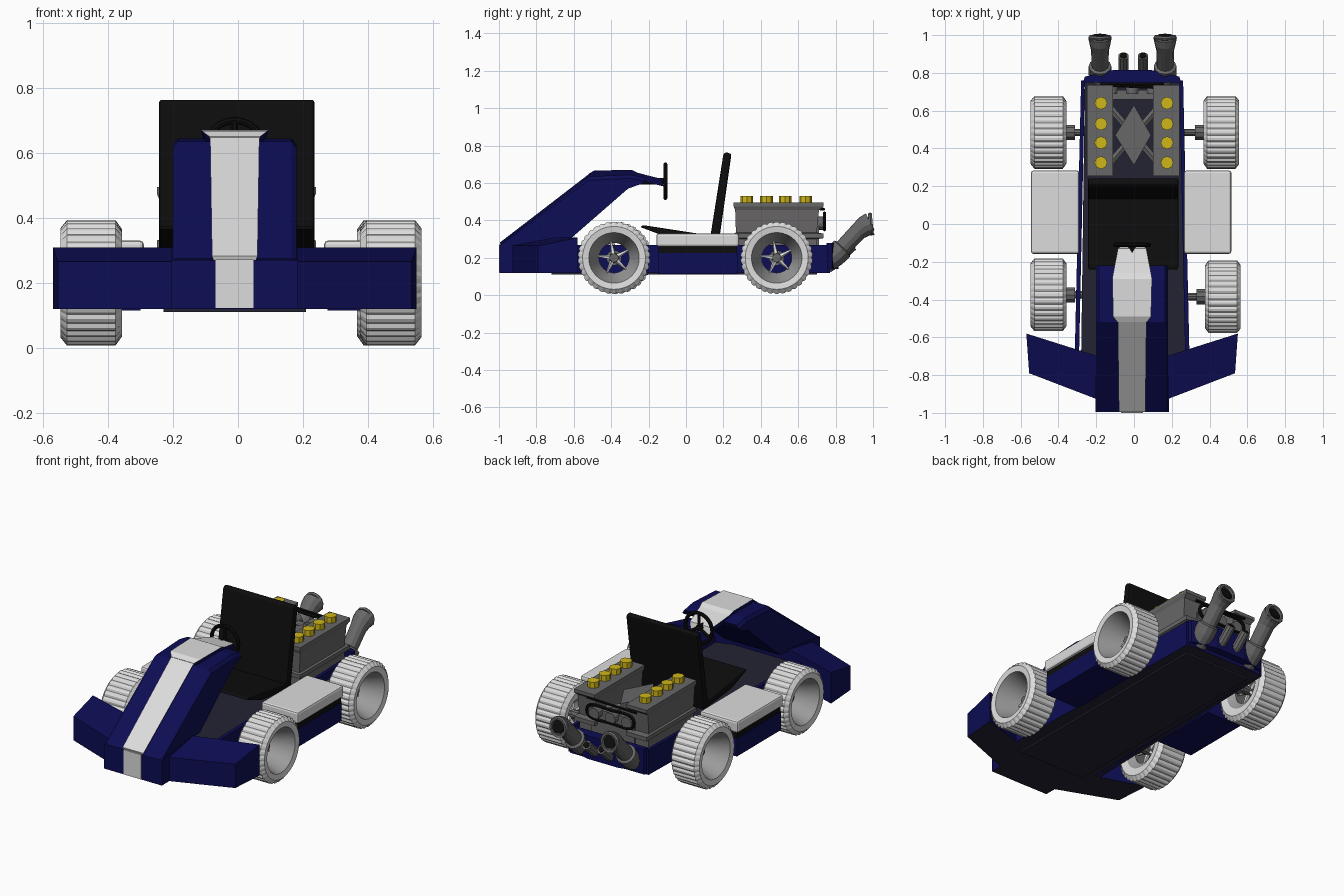
import bpy, bmesh, math
from mathutils import Vector

if "Cube" in bpy.data.objects:
    bpy.data.objects.remove(bpy.data.objects["Cube"])

def material(name, rgb):
    m = bpy.data.materials.new(name)
    m.diffuse_color = (*rgb, 1)
    m.use_nodes = True
    m.node_tree.nodes["Principled BSDF"].inputs["Base Color"].default_value = m.diffuse_color
    return m

BLUE = material("navy_blue", (0.004, 0.004, 0.09))
WHITE = material("white", (0.72, 0.72, 0.72))
GREY = material("engine_grey", (0.14, 0.135, 0.135))
RIM = material("rim_grey", (0.33, 0.33, 0.33))
BLACK = material("black", (0.004, 0.004, 0.004))
SLATE = material("dark_slate", (0.017, 0.017, 0.033))
YELLOW = material("yellow", (0.62, 0.47, 0.01))
CX = -0.01  # centre line of the body

def build(name, verts, faces, mats, rule=None):
    """Mesh object; rule(normal, centre) picks the material slot."""
    bm = bmesh.new()
    vs = [bm.verts.new(v) for v in verts]
    for f in faces:
        bm.faces.new([vs[i] for i in f])
    bmesh.ops.recalc_face_normals(bm, faces=bm.faces)
    bm.normal_update()
    if rule:
        for f in bm.faces:
            f.material_index = rule(f.normal, f.calc_center_median())
    me = bpy.data.meshes.new(name)
    bm.to_mesh(me)
    bm.free()
    for m in mats:
        me.materials.append(m)
    ob = bpy.data.objects.new(name, me)
    bpy.context.collection.objects.link(ob)
    return ob

def loft(name, rings, mats, rule=None, closed=False):
    n, k = len(rings[0]), len(rings)
    verts = [p for r in rings for p in r]
    faces = [(s * n + i, s * n + (i + 1) % n, (s + 1) % k * n + (i + 1) % n, (s + 1) % k * n + i)
             for s in range(k if closed else k - 1) for i in range(n)]
    if not closed:
        faces += [tuple(range(n)), tuple(range((k - 1) * n, k * n))]
    return build(name, verts, faces, mats, rule)

def prism(name, pts, axis, a, b, mats, rule=None):
    put = {'x': lambda t, u, v: (t, u, v), 'y': lambda t, u, v: (u, t, v), 'z': lambda t, u, v: (u, v, t)}[axis]
    return loft(name, [[put(t, u, v) for u, v in pts] for t in (a, b)], mats, rule)

def box(name, x0, x1, y0, y1, z0, z1, mats, bevel=0):
    ob = prism(name, [(x0, y0), (x1, y0), (x1, y1), (x0, y1)], 'z', z0, z1, mats)
    if bevel:
        m = ob.modifiers.new("bevel", 'BEVEL')
        m.width, m.segments = bevel, 2
    return ob

def tube(name, path, radii, n, mats, closed=False):
    path = [Vector(p) for p in path]
    k, rings = len(path), []
    for i, p in enumerate(path):
        if closed:
            d = path[(i + 1) % k] - path[i - 1]
        else:
            d = path[min(i + 1, k - 1)] - path[max(i - 1, 0)]
        d.normalize()
        ref = Vector((0, 1, 0)) if abs(d.y) < 0.3 else Vector((1, 0, 0))
        u = d.cross(ref).normalized()
        v = d.cross(u)
        rings.append([p + radii[i] * (math.cos(a) * u + math.sin(a) * v)
                      for a in (2 * math.pi * j / n for j in range(n))])
    return loft(name, rings, mats, closed=closed)

flat = lambda n, c: 1 if abs(n.z) > 0.8 else 0
under = lambda n, c: 1 if n.z < -0.8 else 0

# chassis with slate floor and underside, blue side rails, rear panel
prism("chassis", [(-.28, -.72), (.28, -.72), (.24, .77), (-.26, .77)], 'z', .12, .235, [BLUE, SLATE], flat)
for s in (-1, 1):
    rail = [(CX + s * .305, -.75), (CX + s * .27, .76), (CX + s * .25, .76), (CX + s * .282, -.75)]
    prism("side_rail", rail, 'z', .12, .27, [BLUE, SLATE], under)
prism("rear_panel", [(-.27, .75), (.25, .75), (.24, .78), (.09, .815), (-.11, .815), (-.26, .78)],
      'z', .14, .28, [BLUE])
box("belly_plate", -.23, .21, -.72, .7, .11, .121, [SLATE])

# front bumper: centre block, swept wings
prism("bumper_centre", [(-.996, .12), (-.996, .27), (-.7, .31), (-.7, .12)], 'x', CX - .195, CX + .195,
      [BLUE, SLATE], under)
for s in (-1, 1):
    rings = []
    for xf, xb, yf, yb in ((.18, .18, -.93, -.70), (.545, .56, -.79, -.58)):
        rings.append([(CX + s * xf, yf, .12), (CX + s * xf, yf, .265), (CX + s * xb, yb, .308), (CX + s * xb, yb, .12)])
    loft("bumper_wing", rings, [BLUE, SLATE], under)
box("bumper_stripe", CX - .06, CX + .058, -1.0, -.99, .122, .272, [WHITE])

# nose cowl, side profile with tapered edges
rings = []
for hw, d in ((.19, -.02), (.175, 0), (-.175, 0), (-.19, -.02)):
    rings.append([(CX + hw, y, z) for y, z in ((-.99, .275 + d * .2), (-.52, .635 + d), (-.3, .645 + d),
                                              (-.22, .63 + d), (-.24, .595), (-.31, .57), (-.62, .3))])
loft("nose_cowl", rings, [BLUE])

# raised white stripe and hood along the cowl, blue flanks
def strip(name, stations, low):
    rings = [[(CX - w, y, z), (CX + w, y, z), (CX + w * .85, y + .01, z - low), (CX - w * .85, y + .01, z - low)]
             for y, z, w in stations]
    loft(name, rings, [WHITE, BLUE], lambda n, c: 1 if abs(n.x) > .5 else 0)
strip("nose_stripe", [(-.995, .282, .07), (-.51, .655, .076)], .03)
strip("hood", [(-.52, .65, .078), (-.49, .667, .1), (-.29, .67, .105), (-.26, .655, .1), (-.13, .622, .075)], .04)

# steering wheel and column
circle = [(CX + .09 * math.cos(a), -.11, .61 + .09 * math.sin(a)) for a in (i * math.pi / 12 for i in range(24))]
tube("steering_rim", circle, [.011] * 24, 8, [BLACK], True)
for a in (math.pi / 2, math.pi * 7 / 6, math.pi * 11 / 6):
    tube("steering_spoke", [(CX, -.11, .61), (CX + .09 * math.cos(a), -.11, .61 + .09 * math.sin(a))], [.01] * 2, 6, [BLACK])
tube("steering_column", [(CX, -.1, .61), (CX, -.28, .61)], [.018] * 2, 8, [BLACK])

# seat cushion and back
for nm, pts in (("seat_cushion", [(-.245, .365), (-.23, .375), (.16, .315), (.16, .28), (-.1, .31)]),
                ("seat_back", [(.125, .28), (.20, .755), (.215, .765), (.243, .755), (.175, .28)])):
    ob = prism(nm, pts, 'x', -.243, .235, [BLACK])
    m = ob.modifiers.new("bevel", 'BEVEL')
    m.width, m.segments = .008, 2

# side pods: blue base, black band, white lid
for x0, x1 in ((-.545, -.29), (.265, .515)):
    box("pod_base", x0 + .01, x1 - .01, -.15, .275, .115, .225, [BLUE])
    box("pod_band", x0 + .012, x1 - .012, -.148, .273, .22, .265, [BLACK])
    box("pod_lid", x0, x1, -.158, .283, .26, .33, [WHITE], .012)

# wheels: treaded tyre turned from a profile, open tapered rim, spikes
def wheel(name, cx, cy, side):
    cz, N = .2, 102
    prof = [(.12, -.088), (.165, -.095), (.193, -.075), (.193, .075), (.168, .095), (.135, .09), (.08, -.06)]
    rings = []
    for i in range(N):
        a = 2 * math.pi * i / N
        g = .007 if i % 3 == 0 else 0
        rings.append([(cx + side * x, cy + (r - (g if r > .19 else 0)) * math.cos(a),
                       cz + (r - (g if r > .19 else 0)) * math.sin(a)) for r, x in prof])
    rule = lambda n, c: 1 if math.hypot(c.y - cy, c.z - cz) < .125 else 0
    loft(name, rings, [WHITE, RIM], rule, True)
    for k in range(5):
        a = 2 * math.pi * k / 5 + .5
        d = lambda r, x: (cx + side * x, cy + r * math.cos(a), cz + r * math.sin(a))
        tube("rim_spike", [d(.02, -.03), d(.09, -.04)], [.014, .005], 5, [WHITE])
    tube(name + "_hub", [(cx - side * .1, cy, cz), (cx, cy, cz)], [.028, .024], 10, [GREY])
    tube(name + "_axle", [(side * .2, cy, cz), (cx - side * .08, cy, cz)], [.02, .02], 10, [GREY])
    tube(name + "_collar", [(cx - side * .14, cy, cz), (cx - side * .095, cy, cz)], [.042] * 2, 10, [GREY])

wheel("front_left_wheel", -.452, -.375, -1)
wheel("front_right_wheel", .47, -.385, 1)
wheel("rear_left_wheel", -.452, .485, -1)
wheel("rear_right_wheel", .462, .485, 1)

# engine: two banks with flanged tops and yellow caps
for s in (-1, 1):
    x0, x1 = CX / 2 + s * .105, CX / 2 + s * .245
    rings = []
    for z, i in ((.23, .012), (.3, .012), (.305, 0), (.33, 0), (.335, .012), (.455, .008), (.475, 0), (.495, 0)):
        a, b, y0, y1 = x0 + s * i, x1 - s * i, .255 + i, .735 - i * 3
        rings.append([(a, y0, z), (b, y0, z), (b, y1, z), (a, y1, z)])
    loft("engine_bank", rings, [GREY])
    for y in (.325, .43, .53, .64):
        tube("valve_cap", [(s * .175, y, .485), (s * .175, y, .53)], [.034] * 2, 8, [YELLOW])

# engine centre: diamond block with struts and lower block
prism("engine_core", [(-.1, .47), (0, .31), (.09, .47), (0, .63)], 'z', .235, .43, [GREY])
for sx in (-1, 1):
    for sy in (-1, 1):
        tube("core_strut", [(0, .47, .36), (sx * .13, .47 + sy * .15, .36)], [.02] * 2, 6, [GREY])
box("engine_rear_block", -.15, .14, .66, .71, .235, .4, [GREY])

# drive belt and pulleys behind the engine
belt = [(CX + .16 * math.cos(a), .74, .395 + (.06 + .02 * math.cos(2 * a)) * math.sin(a))
        for a in (i * math.pi / 12 for i in range(24))]
tube("drive_belt", belt, [.01] * 24, 6, [BLACK], True)
for x in (-.12, CX, .1):
    tube("pulley", [(x, .69, .385), (x, .745, .385)], [.035] * 2, 12, [GREY])
tube("belt_bar", [(-.18, .735, .46), (.16, .72, .46)], [.008] * 2, 6, [BLACK])

# exhausts: two big flared pipes with dark mouths, two small ones
for x in (-.18, .165):
    tube("exhaust_pipe", [(x, .74, .17), (x, .80, .215), (x, .835, .25), (x, .84, .255), (x, .92, .34), (x, .955, .368), (x, .985, .38)],
         [.058, .06, .06, .045, .047, .056, .062], 12, [GREY])
    tube("exhaust_mouth", [(x, .983, .379), (x, .992, .383)], [.038] * 2, 12, [BLACK])
    lip = [(x + .05 * math.cos(a), .988 - .005 * math.sin(a), .381 + .05 * math.sin(a)) for a in (i * math.pi / 6 for i in range(12))]
    tube("exhaust_lip", lip, [.012] * 12, 6, [GREY], True)
for x in (-.055, .047):
    tube("small_pipe", [(x, .76, .165), (x, .82, .2), (x, .89, .265)], [.028] * 3, 10, [GREY])
    tube("small_pipe_mouth", [(x, .888, .264), (x, .893, .269)], [.019] * 2, 10, [BLACK])
